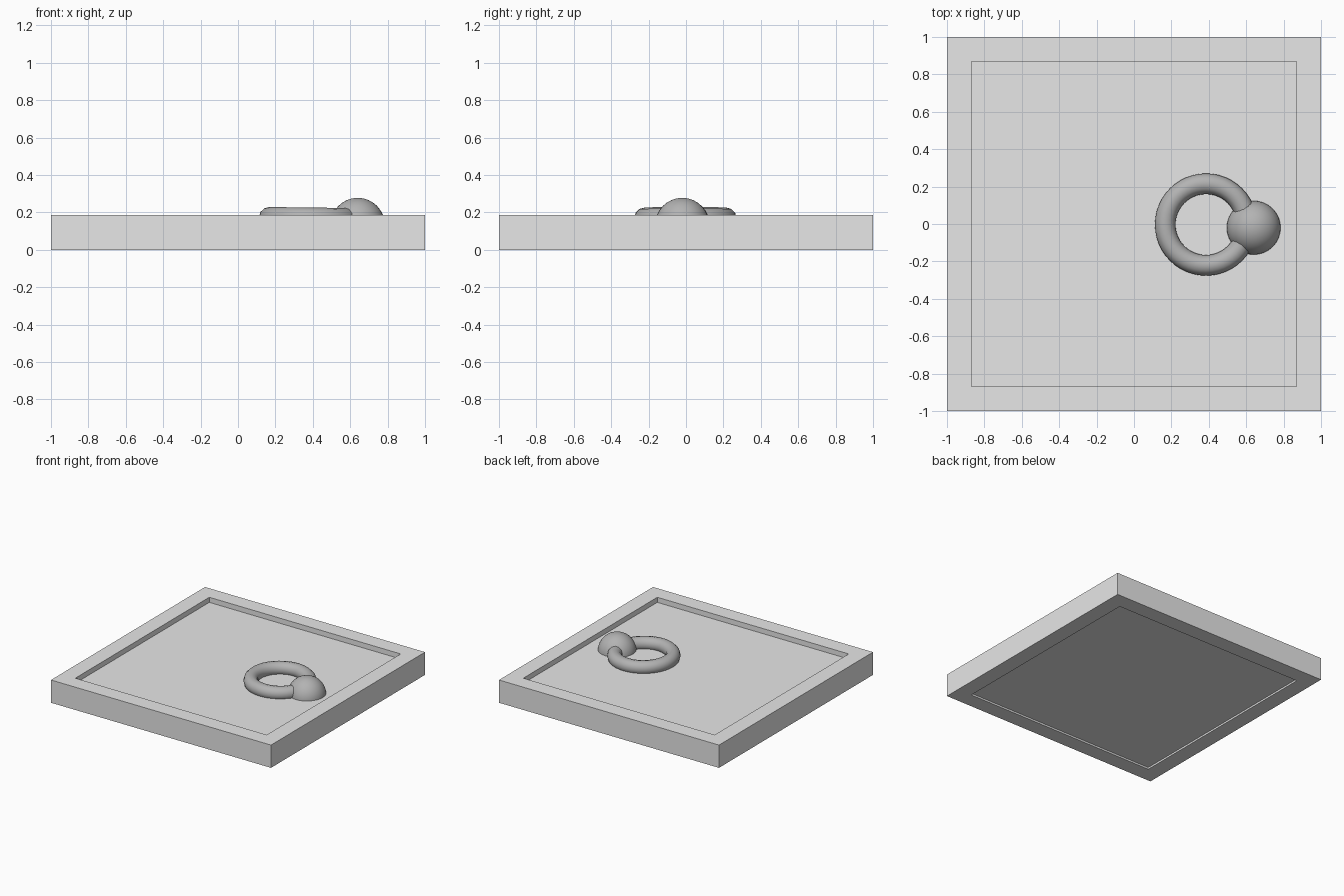
import bpy, bmesh, math

if "Cube" in bpy.data.objects:
    bpy.data.objects.remove(bpy.data.objects["Cube"])


def material(name, value):
    m = bpy.data.materials.new(name)
    m.diffuse_color = (value, value, value, 1)
    m.use_nodes = True
    m.node_tree.nodes["Principled BSDF"].inputs["Base Color"].default_value = m.diffuse_color
    return m


light_grey = material("light grey", 0.8)
mid_grey = material("mid grey", 0.45)

OUTER, INNER, HEIGHT = 1.0, 0.87, 0.187
PANEL_BOTTOM, PANEL_TOP = 0.015, 0.145


def finish(bm, name, mat):
    mesh = bpy.data.meshes.new(name)
    bmesh.ops.recalc_face_normals(bm, faces=bm.faces)
    bm.to_mesh(mesh)
    bm.free()
    ob = bpy.data.objects.new(name, mesh)
    mesh.materials.append(mat)
    bpy.context.collection.objects.link(ob)
    return ob


# Square frame: a rectangular section carried around four mitred corners
bm = bmesh.new()
section = [(OUTER, 0), (OUTER, HEIGHT), (INNER, HEIGHT), (INNER, 0)]
corners = [(1, 1), (-1, 1), (-1, -1), (1, -1)]
rings = [[bm.verts.new((cx * r, cy * r, z)) for r, z in section] for cx, cy in corners]
for i in range(4):
    a, b = rings[i], rings[(i + 1) % 4]
    for j in range(4):
        k = (j + 1) % 4
        bm.faces.new((a[j], b[j], b[k], a[k]))
finish(bm, "frame", light_grey)

# Panel set into the frame
bm = bmesh.new()
bmesh.ops.create_cube(bm, size=1)
bmesh.ops.scale(bm, vec=(2 * INNER, 2 * INNER, PANEL_TOP - PANEL_BOTTOM), verts=bm.verts)
bmesh.ops.translate(bm, vec=(0, 0, (PANEL_TOP + PANEL_BOTTOM) / 2), verts=bm.verts)
finish(bm, "panel", light_grey)

# Pull ring lying slightly tilted on the panel
bpy.ops.mesh.primitive_torus_add(
    major_radius=0.218, minor_radius=0.055, major_segments=48, minor_segments=12,
    location=(0.385, -0.003, 0.171), rotation=(0, math.radians(0.7), 0))
ring = bpy.context.object
ring.name = "pull_ring"
ring.data.materials.append(mid_grey)
bpy.ops.object.shade_smooth_by_angle(angle=math.radians(40))

# Round knob holding the ring, its base cut off inside the panel
bm = bmesh.new()
bmesh.ops.create_uvsphere(bm, u_segments=32, v_segments=16, radius=0.145)
bmesh.ops.translate(bm, vec=(0.64, -0.02, 0.133), verts=bm.verts)
cut = bmesh.ops.bisect_plane(
    bm, geom=bm.verts[:] + bm.edges[:] + bm.faces[:],
    plane_co=(0, 0, 0.05), plane_no=(0, 0, 1), clear_inner=True)
bmesh.ops.contextual_create(
    bm, geom=[e for e in cut["geom_cut"] if isinstance(e, bmesh.types.BMEdge)])
knob = finish(bm, "knob", mid_grey)
bpy.ops.object.select_all(action='DESELECT')
knob.select_set(True)
bpy.context.view_layer.objects.active = knob
bpy.ops.object.shade_smooth_by_angle(angle=math.radians(40))
